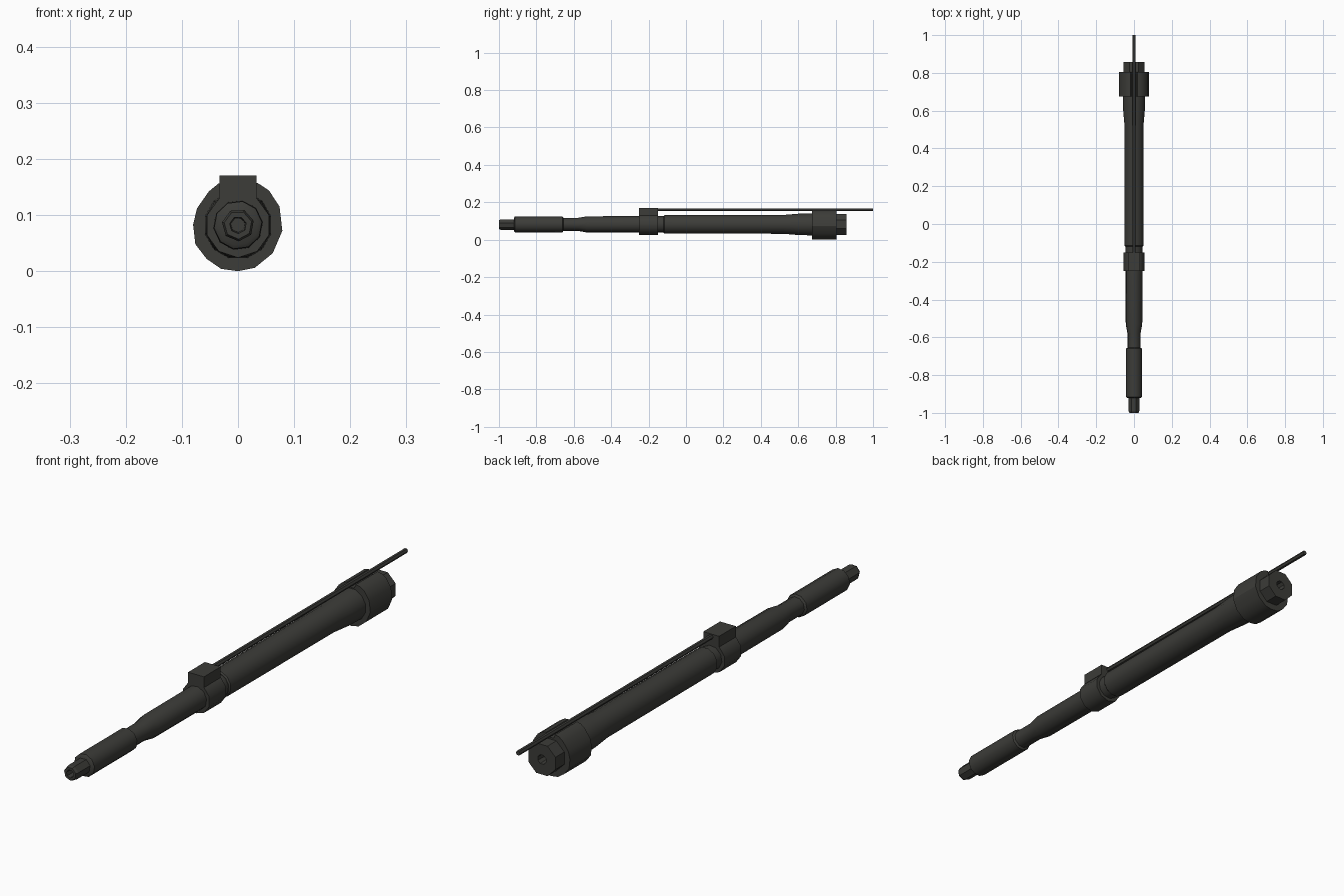
import bpy, bmesh
from math import sin, cos, pi

if "Cube" in bpy.data.objects:
    bpy.data.objects.remove(bpy.data.objects["Cube"])

AXIS_Z = 0.082

mat = bpy.data.materials.new("dark_metal")
mat.diffuse_color = (0.045, 0.045, 0.04, 1)
mat.use_nodes = True
mat.node_tree.nodes["Principled BSDF"].inputs["Base Color"].default_value = mat.diffuse_color


def finish(name, bm, smooth=None):
    bmesh.ops.recalc_face_normals(bm, faces=bm.faces)
    me = bpy.data.meshes.new(name)
    bm.to_mesh(me)
    bm.free()
    ob = bpy.data.objects.new(name, me)
    bpy.context.collection.objects.link(ob)
    me.materials.append(mat)
    if smooth:
        bpy.ops.object.select_all(action='DESELECT')
        ob.select_set(True)
        bpy.context.view_layer.objects.active = ob
        bpy.ops.object.shade_smooth_by_angle(angle=smooth)
    return ob


def loft(name, rings, smooth=None):
    """Bridge equal-length loops of (x, y, z) and cap both ends."""
    bm = bmesh.new()
    loops = [[bm.verts.new(p) for p in r] for r in rings]
    n = len(loops[0])
    for a, b in zip(loops, loops[1:]):
        for i in range(n):
            j = (i + 1) % n
            bm.faces.new((a[i], a[j], b[j], b[i]))
    bm.faces.new(loops[0])
    bm.faces.new(loops[-1])
    return finish(name, bm, smooth)


def lathe(name, profile, sides, phase=0.0, cz=AXIS_Z, smooth=None):
    """Turn (y, radius) stations round the long axis."""
    ang = [2 * pi * (i + phase) / sides for i in range(sides)]
    return loft(name, [[(r * cos(a), y, cz + r * sin(a)) for a in ang]
                       for y, r in profile], smooth)


def prism(name, outline, y0, y1, smooth=None):
    return loft(name, [[(x, y, z) for x, z in outline] for y in (y0, y1)], smooth)


# muzzle thread with recessed bore
lathe("muzzle_thread", [(-0.95, 0.013), (-1.0, 0.015), (-1.0, 0.025),
                        (-0.99, 0.029), (-0.91, 0.029)], 7, 0.3)

# front barrel with waisted neck
lathe("front_barrel", [(-0.92, 0.036), (-0.915, 0.043), (-0.66, 0.043),
                       (-0.655, 0.035), (-0.58, 0.035), (-0.53, 0.044),
                       (-0.13, 0.045), (-0.11, 0.045)], 10, 0.2, smooth=0.7)

# rear barrel flaring into the collar
lathe("rear_barrel", [(-0.12, 0.046), (-0.115, 0.051), (0.52, 0.052),
                      (0.60, 0.059), (0.68, 0.061)], 12, 0.5, smooth=0.7)

# gas block: faceted ring with a flat-topped lug
lathe("block_ring", [(-0.25, 0.058), (-0.15, 0.058)], 10, 0.5, smooth=0.7)
prism("block_lug", [(-0.033, 0.10), (0.033, 0.10), (0.033, 0.17), (-0.033, 0.17)],
      -0.25, -0.15)

# collar with a groove on top for the tube
collar = [(0.012, 0.145), (0.018, 0.160), (0.035, 0.157), (0.055, 0.144), (0.074, 0.115),
          (0.079, 0.072), (0.062, 0.032), (0.030, 0.006), (0.0, 0.0),
          (-0.030, 0.004), (-0.056, 0.022), (-0.076, 0.048), (-0.080, 0.083),
          (-0.073, 0.112), (-0.052, 0.142), (-0.035, 0.156), (-0.018, 0.160), (-0.012, 0.145)]
prism("collar", collar, 0.675, 0.805, smooth=0.5)

# rear extension with recessed bore
lathe("rear_extension", [(0.80, 0.061), (0.858, 0.061), (0.858, 0.018),
                         (0.80, 0.015)], 8, 0.5)

# thin tube above the barrel
lathe("gas_tube", [(-0.2, 0.009), (1.0, 0.009)], 6, cz=0.160, smooth=0.7)
